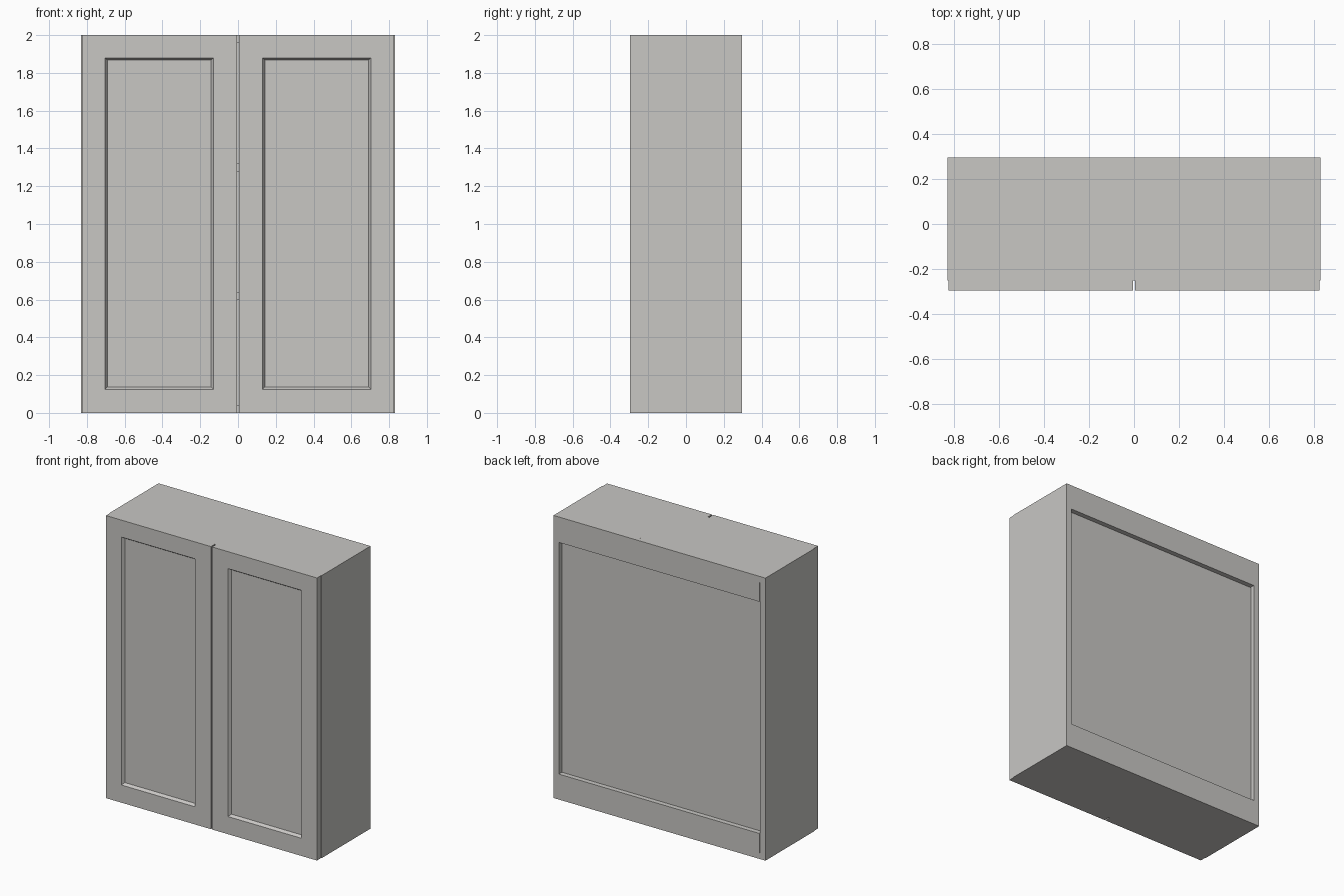
import bpy, bmesh

if "Cube" in bpy.data.objects:
    bpy.data.objects.remove(bpy.data.objects["Cube"])

W, D, H, T = 0.83, 0.297, 2.0, 0.042   # half width, half depth, height, board thickness
FRONT = -0.252                          # front edge of the carcass

paint = bpy.data.materials.new("light_grey_paint")
paint.diffuse_color = (0.58, 0.57, 0.55, 1)
paint.use_nodes = True
paint.node_tree.nodes["Principled BSDF"].inputs["Base Color"].default_value = paint.diffuse_color


def finish(name, bm):
    bmesh.ops.recalc_face_normals(bm, faces=bm.faces[:])
    mesh = bpy.data.meshes.new(name)
    bm.to_mesh(mesh)
    bm.free()
    mesh.materials.append(paint)
    ob = bpy.data.objects.new(name, mesh)
    bpy.context.collection.objects.link(ob)
    return ob


def board(name, x0, x1, y0, y1, z0, z1):
    bm = bmesh.new()
    bmesh.ops.create_cube(bm, size=1)
    for v in bm.verts:
        v.co.x = x1 if v.co.x > 0 else x0
        v.co.y = y1 if v.co.y > 0 else y0
        v.co.z = z1 if v.co.z > 0 else z0
    return finish(name, bm)


def door(name, x0, x1, px0, px1, pz0, pz1):
    """Slab with a framed, bevelled recessed panel on its front."""
    y0, depth, slope = -D, 0.02, 0.013
    rings = [
        (x0, x1, FRONT, 0.0, H),
        (x0, x1, y0, 0.0, H),
        (px0, px1, y0, pz0, pz1),
        (px0 + slope, px1 - slope, y0 + depth, pz0 + slope, pz1 - slope),
    ]
    bm = bmesh.new()
    loops = [[bm.verts.new(c) for c in
              ((a, y, c0), (b, y, c0), (b, y, c1), (a, y, c1))]
             for a, b, y, c0, c1 in rings]
    for la, lb in zip(loops, loops[1:]):
        for i in range(4):
            j = (i + 1) % 4
            bm.faces.new((la[i], la[j], lb[j], lb[i]))
    bm.faces.new(loops[0])
    bm.faces.new(loops[-1])
    return finish(name, bm)


# Carcass sides
board("left_side", -W, -W + T, FRONT, D, 0, H)
board("right_side", W - T, W, FRONT, D, 0, H)

# Top and bottom between the sides
IN = W - T
board("bottom_board", -IN, IN, FRONT, 0.262, 0, T)
board("top_board", -IN, IN, FRONT, 0.262, H - T, H)
board("bottom_back_edge", -IN, IN, 0.262, D, 0, T)
board("top_back_edge", -IN, IN, 0.262, D, H - T, H)

# Recessed back panel and the two hanging rails
board("back_panel", -IN, IN, 0.25, 0.262, T, H - T)
for label, z0, z1 in (("lower", T, 0.18), ("upper", H - 0.18, H - T)):
    board(label + "_back_rail", -IN + 0.004, IN, 0.262, D, z0, z1)

# Inner shelves
for label, z in (("lower", 0.62), ("upper", 1.3)):
    board(label + "_shelf", -IN, IN, FRONT + 0.02, 0.25, z - T / 2, z + T / 2)

# Pair of doors
door("left_door", -0.826, -0.005, -0.705, -0.13, 0.125, 1.88)
door("right_door", 0.005, 0.826, 0.13, 0.705, 0.125, 1.88)
